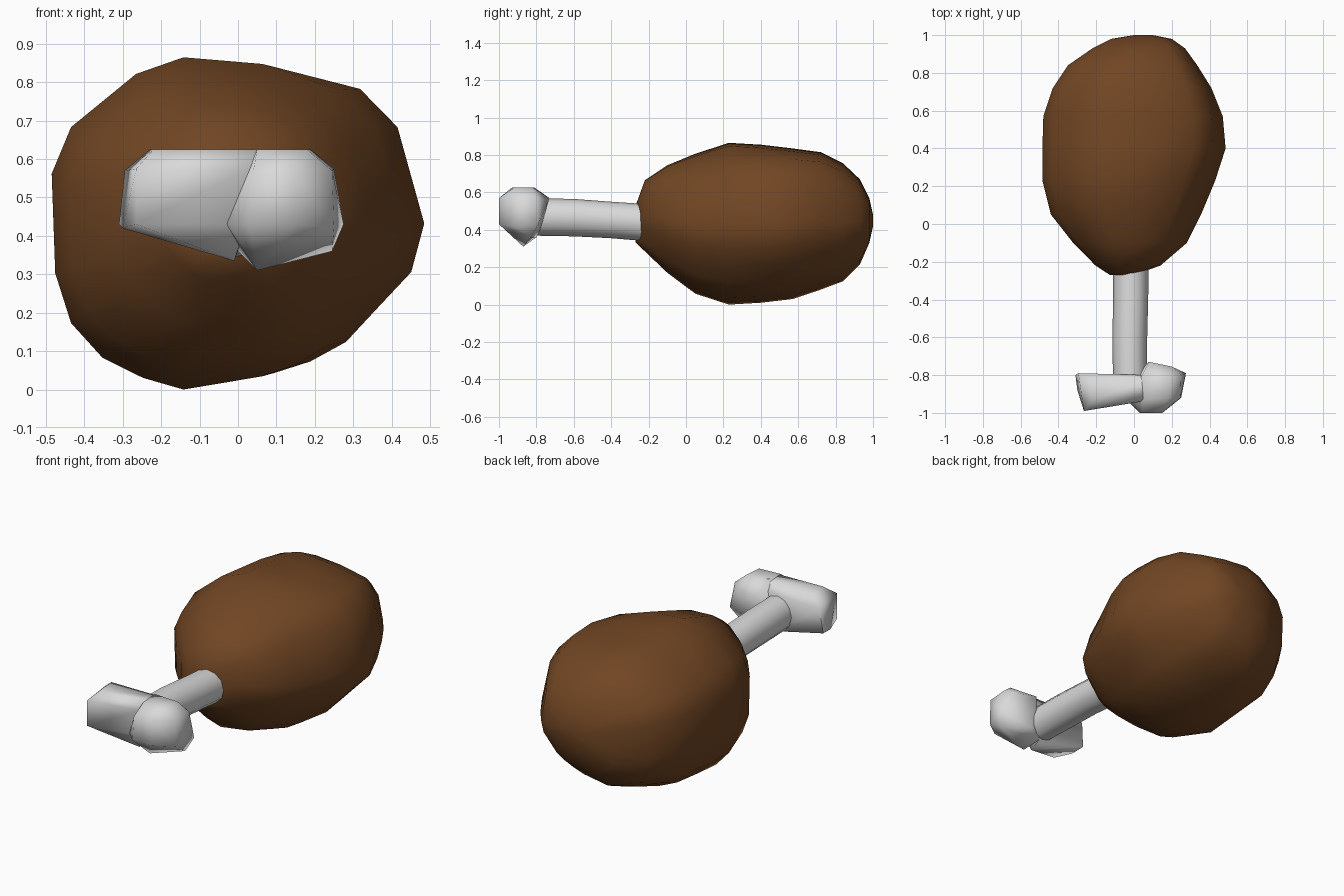
import bpy
import bmesh
import math

cube = bpy.data.objects.get("Cube")
if cube:
    bpy.data.objects.remove(cube, do_unlink=True)


def material(name, rgb):
    mat = bpy.data.materials.new(name)
    mat.use_nodes = True
    mat.diffuse_color = (*rgb, 1)
    mat.node_tree.nodes["Principled BSDF"].inputs["Base Color"].default_value = (*rgb, 1)
    return mat


def finish(name, bm, mat, angle):
    bmesh.ops.recalc_face_normals(bm, faces=bm.faces)
    mesh = bpy.data.meshes.new(name)
    bm.to_mesh(mesh)
    bm.free()
    mesh.materials.append(mat)
    obj = bpy.data.objects.new(name, mesh)
    bpy.context.collection.objects.link(obj)
    bpy.ops.object.select_all(action="DESELECT")
    obj.select_set(True)
    bpy.context.view_layer.objects.active = obj
    bpy.ops.object.shade_smooth_by_angle(angle=math.radians(angle))


def rounding(u, v, y):
    """Shrink bulging corners toward an ellipse near the front end."""
    start = 0.6 if u > 0 else 0.2
    amount = min(1, max(0, (start - y) / 0.5))
    return min(1, 1 / math.hypot(u, v)) ** amount


def loft(name, profile, stations, mat, angle):
    """Fit a unit profile into (y, left, right, bottom, top) at each station."""
    bm = bmesh.new()
    rings = []
    for y, x0, x1, z0, z1 in stations:
        ring = []
        for u, v in profile:
            s = rounding(u, v, y)
            ring.append(bm.verts.new(((x0 + x1 + s * u * (x1 - x0)) / 2, y,
                                      (z0 + z1 + s * v * (z1 - z0)) / 2)))
        rings.append(ring)
    n = len(profile)
    for a, b in zip(rings, rings[1:]):
        for i in range(n):
            j = (i + 1) % n
            bm.faces.new((a[i], a[j], b[j], b[i]))
    bm.faces.new(rings[0])
    bm.faces.new(rings[-1])
    finish(name, bm, mat, angle)


def hull(name, points, mat, angle):
    bm = bmesh.new()
    for p in points:
        bm.verts.new(p)
    out = bmesh.ops.convex_hull(bm, input=bm.verts)
    loose = [v for v in out["geom_interior"] if isinstance(v, bmesh.types.BMVert)]
    bmesh.ops.delete(bm, geom=loose, context="VERTS")
    finish(name, bm, mat, angle)


brown = material("roasted brown", (0.165, 0.061, 0.017))
white = material("bone white", (0.7, 0.7, 0.7))

# Meat: lumpy outline lofted along the length
lump = [(-1, .3), (-.89, .58), (-.52, .9), (-.25, 1), (.2, .96), (.68, .86),
        (.88, .61), (1, 0), (.93, -.3), (.75, -.52), (.58, -.73), (.39, -.85),
        (.2, -.92), (-.25, -1), (-.48, -.93), (-.71, -.81), (-.89, -.6), (-.98, -.3)]
loft("meat", lump, [
    (-.27, -.13, 0, .33, .53),
    (-.22, -.21, .14, .28, .67),
    (-.1, -.33, .28, .165, .75),
    (.05, -.445, .355, .055, .81),
    (.23, -.485, .43, 0, .865),
    (.4, -.485, .485, .01, .855),
    (.57, -.48, .47, .03, .835),
    (.72, -.43, .41, .08, .815),
    (.84, -.35, .335, .125, .755),
    (.93, -.22, .27, .215, .67),
    (.98, -.12, .2, .33, .57),
    (1, 0, .1, .42, .48)], brown, 70)

# Bone shaft
circle = [(math.cos(i * math.tau / 12), math.sin(i * math.tau / 12)) for i in range(12)]
loft("bone_shaft", circle, [
    (-.88, -.11, .07, .37, .57),
    (-.6, -.115, .07, .365, .565),
    (-.4, -.11, .075, .355, .55),
    (-.1, -.11, .08, .33, .53)], white, 50)

# Two knuckles at the bone end
hull("bone_knuckle_left", [
    (.08, -.73, .57), (.2, -.755, .56), (.275, -.79, .43), (.25, -.8, .575),
    (.19, -.82, .625), (.04, -.81, .625), (.05, -.93, .625), (.18, -.92, .625),
    (.245, -.92, .57), (.15, -1, .57), (.04, -1, .57), (.15, -1, .43),
    (.03, -1, .43), (.25, -.92, .42), (.245, -.83, .36), (.05, -.87, .31),
    (0, -.8, .36), (-.03, -.94, .43), (.07, -.78, .4)], white, 75)
hull("bone_knuckle_right", [
    (-.31, -.8, .43), (-.295, -.79, .57), (-.23, -.82, .625), (-.22, -.93, .625),
    (-.265, -.99, .575), (-.265, -.99, .43), (-.3, -.88, .42),
    (0, -.8, .36), (.08, -.8, .58), (.08, -.82, .625), (.08, -.92, .625),
    (.04, -.94, .58), (-.02, -.94, .43), (-.01, -.88, .335)], white, 75)
